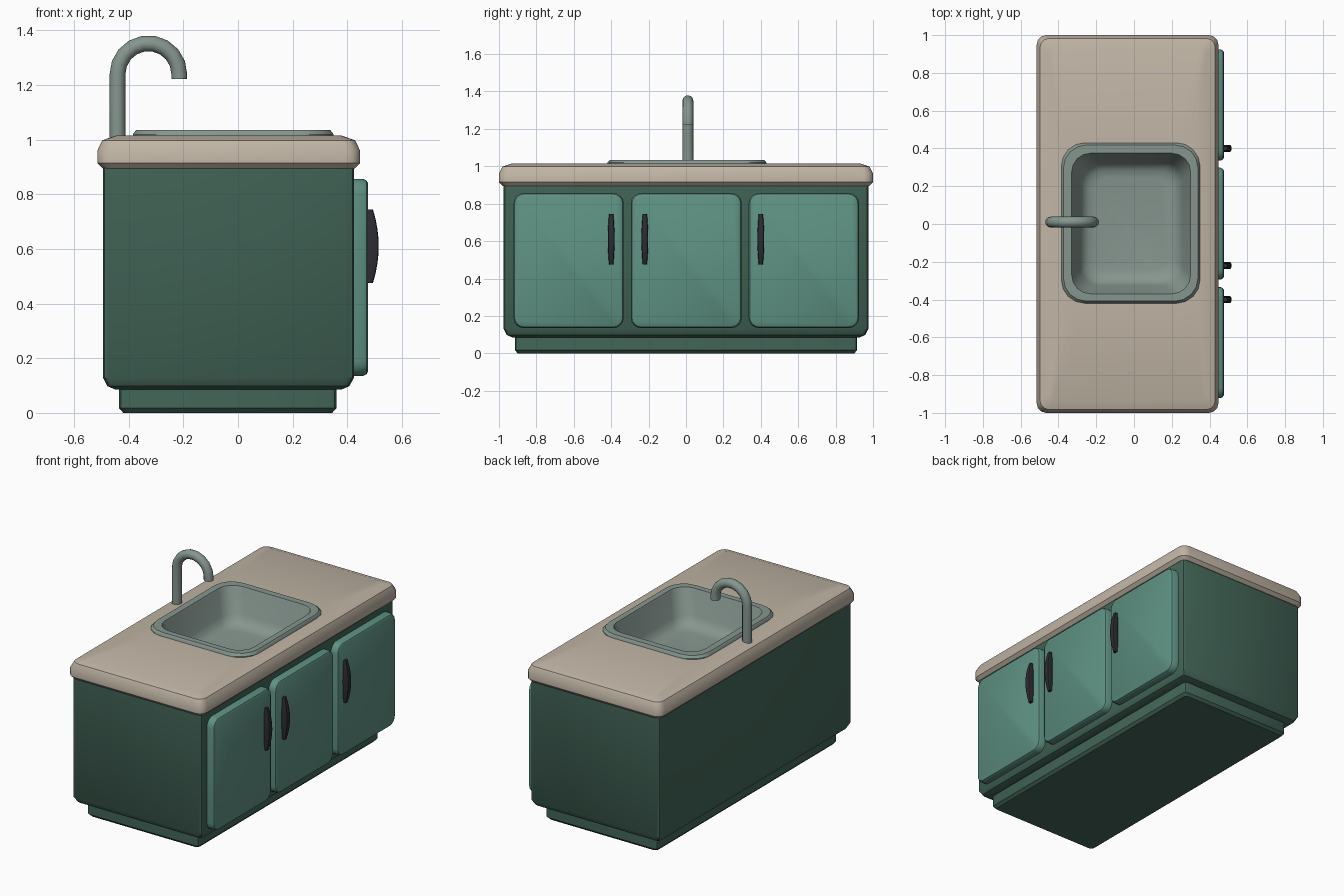
import bpy
import bmesh
from math import sin, cos, pi, radians
from mathutils import Vector

cube = bpy.data.objects.get("Cube")
if cube:
    bpy.data.objects.remove(cube, do_unlink=True)


def material(name, rgb):
    mat = bpy.data.materials.new(name)
    mat.use_nodes = True
    colour = (*rgb, 1)
    mat.diffuse_color = colour
    mat.node_tree.nodes["Principled BSDF"].inputs["Base Color"].default_value = colour
    return mat


dark_green = material("dark green", (0.056, 0.132, 0.098))
door_green = material("door green", (0.112, 0.285, 0.225))
stone = material("beige stone", (0.53, 0.46, 0.375))
steel = material("grey steel", (0.24, 0.305, 0.275))
black = material("handle black", (0.026, 0.025, 0.033))


def rounded_ring(box, height, radius, inset=0.0, steps=3, axis="z"):
    """Rounded rectangle at a height along an axis; box = (u0, u1, v0, v1)."""
    u0, u1, v0, v1 = box
    u0, u1, v0, v1 = u0 + inset, u1 - inset, v0 + inset, v1 - inset
    r = max(radius, 0.004)
    corners = [(u1 - r, v1 - r), (u0 + r, v1 - r), (u0 + r, v0 + r), (u1 - r, v0 + r)]
    ring = []
    for quarter, (cu, cv) in enumerate(corners):
        for i in range(steps + 1):
            a = (quarter + i / steps) * pi / 2
            u, v = cu + r * cos(a), cv + r * sin(a)
            ring.append((height, u, v) if axis == "x" else (u, v, height))
    return ring


def loft(name, rings, mat, cap_start=True, cap_end=True, closed=False, angle=32):
    """Skin a list of equal rings into one object."""
    bm = bmesh.new()
    loops = [[bm.verts.new(p) for p in ring] for ring in rings]
    pairs = list(zip(loops, loops[1:]))
    if closed:
        pairs.append((loops[-1], loops[0]))
    for a, b in pairs:
        n = len(a)
        for i in range(n):
            j = (i + 1) % n
            bm.faces.new((a[i], a[j], b[j], b[i]))
    if cap_start and not closed:
        bm.faces.new(loops[0][::-1])
    if cap_end and not closed:
        bm.faces.new(loops[-1])
    bmesh.ops.recalc_face_normals(bm, faces=bm.faces)
    mesh = bpy.data.meshes.new(name)
    bm.to_mesh(mesh)
    bm.free()
    mesh.materials.append(mat)
    obj = bpy.data.objects.new(name, mesh)
    bpy.context.collection.objects.link(obj)
    bpy.ops.object.select_all(action="DESELECT")
    obj.select_set(True)
    bpy.context.view_layer.objects.active = obj
    bpy.ops.object.shade_smooth_by_angle(angle=radians(angle))
    return obj


# Plinth
plinth = (-0.435, 0.36, -0.915, 0.915)
loft("plinth", [rounded_ring(plinth, z, 0.02, i, 2) for z, i in
                [(0, 0.015), (0.017, 0), (0.1, 0)]], dark_green)

# Cabinet body, open under the worktop to leave room for the bowl
body = (-0.495, 0.425, -0.975, 0.975)
loft("cabinet_body", [rounded_ring(body, z, 0.022, i, 2) for z, i in
                      [(0.086, 0.045), (0.098, 0.017), (0.13, 0), (0.91, 0)]],
     dark_green, cap_end=False)

# Worktop with a hole for the sink
top = (-0.515, 0.447, -1, 1)
hole = (-0.36, 0.325, -0.395, 0.405)
worktop = [rounded_ring(top, z, r, i) for z, r, i in
           [(0.895, 0.035, 0.02), (0.915, 0.05, 0), (0.96, 0.05, 0),
            (0.998, 0.045, 0.018), (1.015, 0.03, 0.068)]]
worktop += [rounded_ring(hole, z, 0.1) for z in (1.015, 0.895)]
loft("worktop", worktop, stone, closed=True)

# Sink: under-shell, rim, then the bowl inside
rim = (-0.385, 0.35, -0.42, 0.43)
bowl = (-0.33, 0.30, -0.37, 0.375)
sink = [rounded_ring(bowl, z, r, i, 4) for z, r, i in
        [(0.80, 0.08, 0.09), (0.84, 0.1, 0.03), (1.01, 0.1, -0.01)]]
sink += [rounded_ring(rim, z, r, i, 4) for z, r, i in
         [(1.01, 0.125, 0), (1.02, 0.125, 0), (1.035, 0.12, 0.012)]]
sink += [rounded_ring(bowl, z, r, i, 4) for z, r, i in
         [(1.035, 0.1, 0), (1.02, 0.1, 0.006), (0.88, 0.1, 0.045),
          (0.845, 0.1, 0.062), (0.825, 0.09, 0.09), (0.818, 0.06, 0.13)]]
loft("sink", sink, steel, angle=40)

# Doors with their handles
doors = [("right", -0.922, -0.333, -0.40),
         ("middle", -0.295, 0.298, -0.22),
         ("left", 0.335, 0.925, 0.40)]
for side, y0, y1, handle_y in doors:
    panel = (y0, y1, 0.135, 0.857)
    loft(f"{side}_door", [rounded_ring(panel, x, r, i, 4, "x") for x, r, i in
                          [(0.415, 0.055, 0), (0.458, 0.055, 0),
                           (0.47, 0.05, 0.006), (0.476, 0.045, 0.016)]], door_green)
    # Bowed handle, fullest at mid height
    grip = []
    for i in range(9):
        t = i / 4 - 1
        swell = 1 - t * t
        half = 0.011 + 0.007 * swell
        front = 0.494 + 0.021 * swell
        grip.append(rounded_ring((0.468, front, handle_y - half, handle_y + half),
                                 0.61 + 0.135 * t, 0.008, 0, 2))
    loft(f"{side}_door_handle", grip, black)

# Tap: a round tube swept up and over
centre, bend, tube = Vector((-0.328, 0.01, 1.24)), 0.113, 0.029
path = [(Vector((centre.x - bend, centre.y, 1.0)), pi)]
for i in range(10):
    a = pi * (1 - i / 9)
    path.append((centre + Vector((cos(a), 0, sin(a))) * bend, a))
path.append((centre + Vector((bend, 0, -0.018)), 0))
tap = []
for point, a in path:
    out = Vector((cos(a), 0, sin(a)))
    tap.append([point + tube * (out * cos(b) + Vector((0, sin(b), 0)))
                for b in (2 * pi * k / 12 for k in range(12))])
loft("tap", tap, steel, angle=40)
